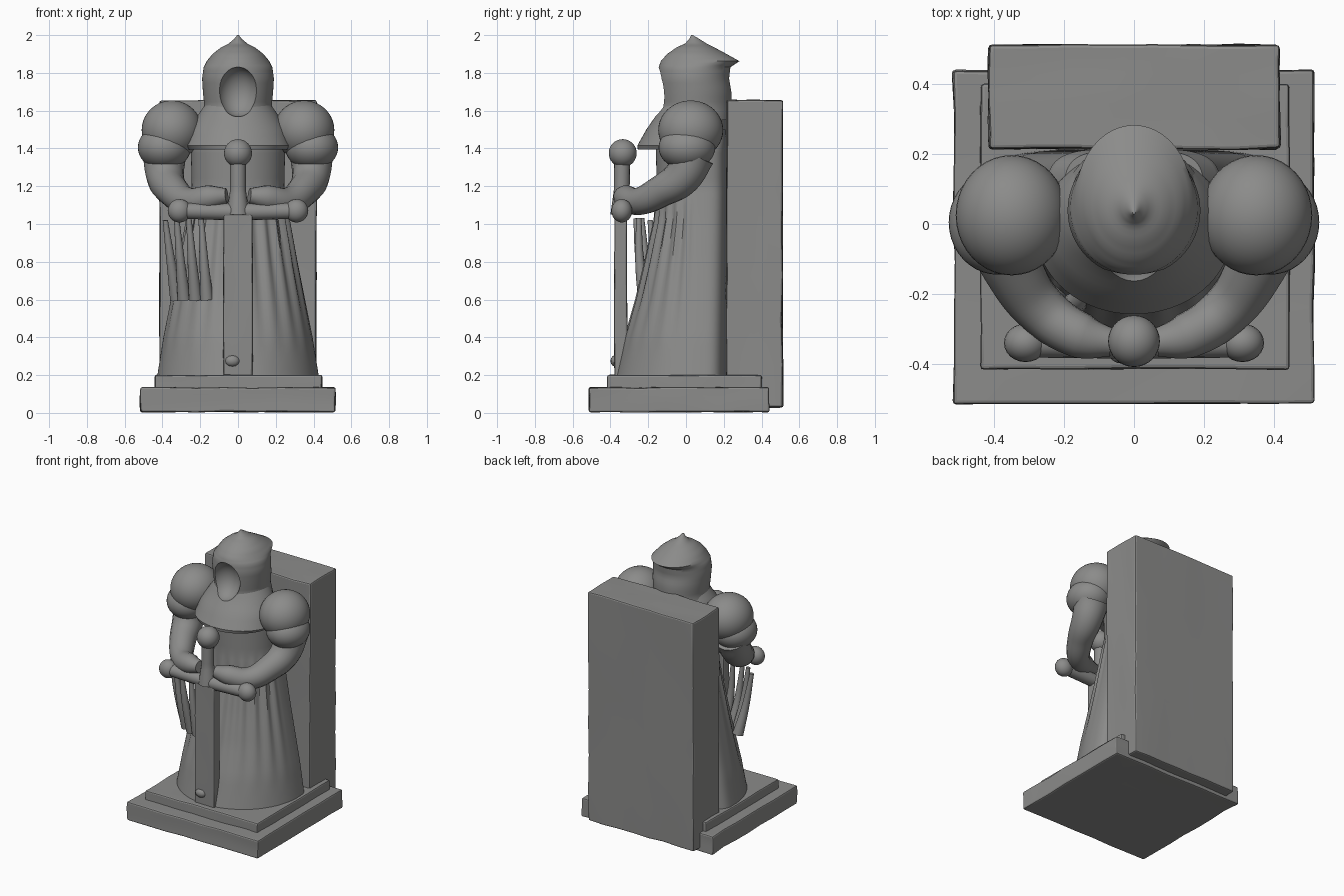
import bpy, bmesh, math
from mathutils import Vector, noise

if "Cube" in bpy.data.objects:
    bpy.data.objects.remove(bpy.data.objects["Cube"])

stone = bpy.data.materials.new("grey stone")
stone.diffuse_color = (0.26, 0.26, 0.255, 1)
stone.use_nodes = True
stone.node_tree.nodes["Principled BSDF"].inputs["Base Color"].default_value = stone.diffuse_color


def select(ob):
    bpy.ops.object.select_all(action='DESELECT')
    ob.select_set(True)
    bpy.context.view_layer.objects.active = ob


def finish(name, bm, smooth=True):
    bmesh.ops.recalc_face_normals(bm, faces=bm.faces)
    me = bpy.data.meshes.new(name)
    bm.to_mesh(me)
    bm.free()
    me.materials.append(stone)
    ob = bpy.data.objects.new(name, me)
    bpy.context.collection.objects.link(ob)
    select(ob)
    if smooth:
        bpy.ops.object.shade_smooth_by_angle(angle=math.radians(38))
    return ob


def block(name, lo, hi, rough=0.012, bevel=0.01, cuts=6):
    """Slightly worn, bevelled stone block."""
    bm = bmesh.new()
    bmesh.ops.create_cube(bm, size=1)
    bmesh.ops.subdivide_edges(bm, edges=bm.edges[:], cuts=cuts, use_grid_fill=True)
    for v in bm.verts:
        p = Vector([l + (h - l) * (c + 0.5) for l, h, c in zip(lo, hi, v.co)])
        v.co = p + noise.noise_vector(p * 7) * rough * 0.5
    ob = finish(name, bm)
    m = ob.modifiers.new("bevel", 'BEVEL')
    m.width, m.segments, m.limit_method, m.angle_limit = bevel, 2, 'ANGLE', math.radians(45)
    bpy.ops.object.modifier_apply(modifier="bevel")
    bpy.ops.object.shade_smooth_by_angle(angle=math.radians(38))
    return ob


def ball(name, c, r, seg=40):
    bm = bmesh.new()
    bmesh.ops.create_uvsphere(bm, u_segments=seg, v_segments=seg // 2, radius=1)
    for v in bm.verts:
        v.co = Vector([a + b * k for a, b, k in zip(c, r, v.co)])
    return finish(name, bm)


def loft(name, sections, seg=64, back_pow=1.0, yc=None, sub=3, fold=None):
    """Stack of rounded rings; each section is z, half width, front y, back y."""
    rings = []
    for a, b in zip(sections, sections[1:]):
        rings += [[p + (q - p) * i / sub for p, q in zip(a, b)] for i in range(sub)]
    rings.append(sections[-1])
    bm = bmesh.new()
    loops = []
    for z, rx, yf, yb in rings:
        c = (yf + yb) / 2 if yc is None else yc
        row = []
        for i in range(seg):
            t = 2 * math.pi * i / seg
            co, si = math.cos(t), math.sin(t)
            if si > 0:
                x = math.copysign(abs(co) ** back_pow, co) * rx
                y = c + (yb - c) * si ** back_pow
            else:
                k = 1 + (fold(t, z) if fold else 0) * min(1, -si * 3)
                x, y = co * rx * k, c + (c - yf) * si * k
            row.append(bm.verts.new((x, y, z)))
        loops.append(row)
    for a, b in zip(loops, loops[1:]):
        for i in range(seg):
            j = (i + 1) % seg
            bm.faces.new((a[i], a[j], b[j], b[i]))
    bm.faces.new(loops[0])
    bm.faces.new(loops[-1])
    return finish(name, bm)


def tube(name, pts):
    """Round tube through x, y, z, radius points."""
    cu = bpy.data.curves.new(name, 'CURVE')
    cu.dimensions = '3D'
    cu.bevel_depth, cu.bevel_resolution, cu.use_fill_caps = 1, 6, True
    sp = cu.splines.new('BEZIER')
    sp.resolution_u = 8
    sp.bezier_points.add(len(pts) - 1)
    for bp, (x, y, z, r) in zip(sp.bezier_points, pts):
        bp.co, bp.radius = (x, y, z), r
        bp.handle_left_type = bp.handle_right_type = 'AUTO'
    cu.materials.append(stone)
    ob = bpy.data.objects.new(name, cu)
    bpy.context.collection.objects.link(ob)
    select(ob)
    bpy.ops.object.convert(target='MESH')
    bpy.ops.object.shade_smooth_by_angle(angle=math.radians(45))
    return bpy.context.view_layer.objects.active


# Stepped plinth and back slab
block("plinth_lower", (-0.515, -0.515, 0.005), (0.515, 0.44, 0.135), 0.016)
block("plinth_upper", (-0.44, -0.415, 0.1), (0.445, 0.40, 0.2), 0.008)
block("back_slab", (-0.415, 0.215, 0.03), (0.415, 0.512, 1.655), 0.014)


# Pleated robe and torso
def pleats(t, z):
    w = max(0, min(1, (z - 0.3) / 0.6)) * max(0, min(1, (1.2 - z) / 0.15))
    return 0.035 * w * math.sin(t * 22)


loft("robe", [(0.18, 0.43, -0.375, 0.215), (0.4, 0.395, -0.325, 0.215), (0.6, 0.355, -0.265, 0.215),
              (0.8, 0.315, -0.215, 0.215), (1.02, 0.275, -0.165, 0.215), (1.2, 0.245, -0.155, 0.215),
              (1.42, 0.25, -0.16, 0.215), (1.5, 0.2, -0.12, 0.21)],
     seg=128, back_pow=0.5, yc=0.06, sub=5, fold=pleats)

# Loose cloth strands on the left of the robe
for i, (x0, y0, x1, y1, top) in enumerate([(-0.325, -0.12, -0.385, -0.19, 1.02),
                                           (-0.285, -0.17, -0.325, -0.235, 1.03),
                                           (-0.225, -0.2, -0.26, -0.265, 1.03),
                                           (-0.165, -0.22, -0.195, -0.25, 1.03)]):
    tube(f"cloth_strand_{i}", [(x0, y0, 0.6, 0.035), ((x0 + x1) / 2, (y0 + y1) / 2 - 0.01, 0.8, 0.024),
                               (x1, y1, top, 0.014)])

# Shoulder mantle and hood
mantle = loft("mantle", [(1.395, 0.265, -0.255, 0.215), (1.415, 0.28, -0.258, 0.215),
                         (1.5, 0.255, -0.21, 0.215), (1.58, 0.21, -0.155, 0.215),
                         (1.63, 0.175, -0.13, 0.21)])
hood = loft("hood", [(1.55, 0.205, -0.16, 0.24), (1.62, 0.178, -0.138, 0.24), (1.7, 0.186, -0.145, 0.24),
                     (1.77, 0.19, -0.15, 0.228), (1.83, 0.182, -0.145, 0.235), (1.862, 0.166, -0.133, 0.283),
                     (1.9, 0.135, -0.1, 0.215), (1.935, 0.09, -0.05, 0.15), (1.955, 0.05, -0.005, 0.11),
                     (1.98, 0.02, 0.017, 0.07), (2.0, 0.004, 0.028, 0.036)])

# Face opening
cutter = ball("face_cutter", (0, -0.16, 1.7), (0.107, 0.11, 0.132))
cutter.hide_render = True
for ob in (mantle, hood):
    select(ob)
    m = ob.modifiers.new("face", 'BOOLEAN')
    m.operation, m.object, m.solver = 'DIFFERENCE', cutter, 'EXACT'
    bpy.ops.object.modifier_apply(modifier="face")
    bpy.ops.object.shade_smooth_by_angle(angle=math.radians(38))
bpy.data.objects.remove(cutter)

# Puffed sleeves, arms and guard knobs
for s, side in ((1, "right"), (-1, "left")):
    ball(f"shoulder_puff_{side}", (s * 0.35, 0.025, 1.497), (0.16, 0.172, 0.157))
    ball(f"sleeve_puff_{side}", (s * 0.39, 0.005, 1.405), (0.14, 0.15, 0.118))
    tube(f"arm_{side}", [(s * 0.39, 0.04, 1.37, 0.115), (s * 0.385, -0.02, 1.25, 0.1),
                         (s * 0.345, -0.13, 1.175, 0.085), (s * 0.26, -0.25, 1.12, 0.073),
                         (s * 0.15, -0.32, 1.14, 0.066), (s * 0.06, -0.34, 1.15, 0.04)])
    ball(f"guard_knob_{side}", (s * 0.31, -0.34, 1.07), (0.062, 0.055, 0.062), 24)

# Sword: guard, grip, pommel and blade
tube("sword_guard", [(-0.31, -0.34, 1.07, 0.042), (0, -0.34, 1.065, 0.045), (0.31, -0.34, 1.07, 0.042)])
tube("sword_grip", [(0, -0.34, 1.05, 0.06), (0, -0.34, 1.18, 0.042), (0, -0.338, 1.36, 0.042)])
ball("sword_pommel", (0, -0.335, 1.375), (0.074, 0.074, 0.074), 32)
block("sword_blade", (-0.078, -0.38, 0.19), (0.078, -0.312, 1.07), 0.006, 0.012)
ball("blade_chip", (-0.03, -0.375, 0.275), (0.04, 0.025, 0.03), 12)
